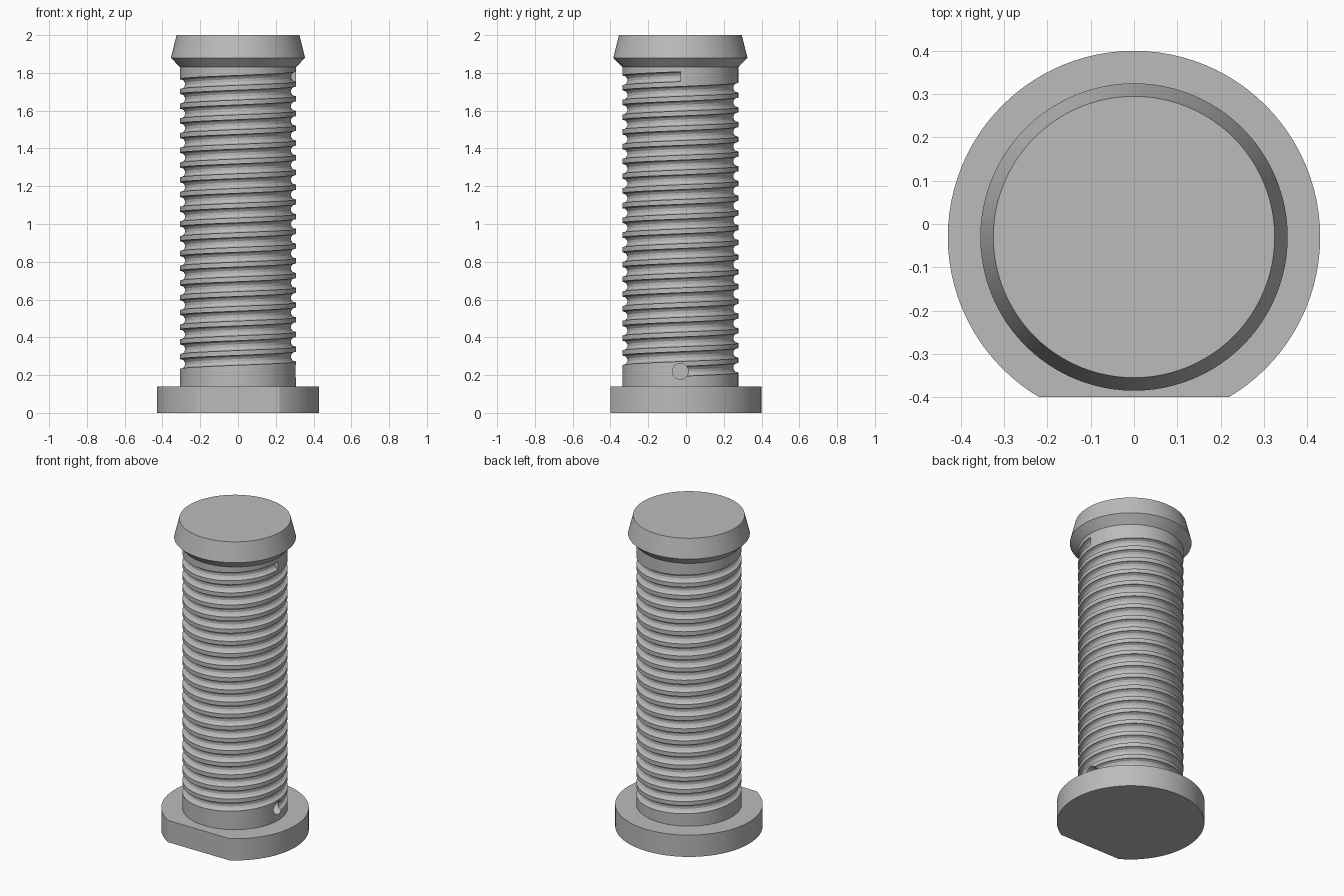
import bpy, bmesh
from math import sin, cos, pi, radians
from mathutils import Matrix, Vector

cube = bpy.data.objects.get("Cube")
if cube:
    bpy.data.objects.remove(cube, do_unlink=True)

AXIS_Y = -0.03          # the drum axis sits behind the clipped front edge
SIDES = 96
RADIUS = 0.307
START_Z, END_Z, TURNS = 0.22, 1.78, 20
GROOVE_R = 0.027

steel = bpy.data.materials.new("grey_steel")
steel.use_nodes = True
grey = (0.5, 0.5, 0.5, 1)
steel.diffuse_color = grey
steel.node_tree.nodes["Principled BSDF"].inputs["Base Color"].default_value = grey


def make_object(name, bm):
    bmesh.ops.recalc_face_normals(bm, faces=bm.faces)
    mesh = bpy.data.meshes.new(name)
    bm.to_mesh(mesh)
    bm.free()
    mesh.materials.append(steel)
    ob = bpy.data.objects.new(name, mesh)
    ob.location.y = AXIS_Y
    bpy.context.collection.objects.link(ob)
    return ob


def skin(bm, rings):
    """Join consecutive rings of points and cap both ends."""
    loops = [[bm.verts.new(p) for p in ring] for ring in rings]
    for a, b in zip(loops, loops[1:]):
        for i in range(len(a)):
            j = (i + 1) % len(a)
            bm.faces.new((a[i], a[j], b[j], b[i]))
    bm.faces.new(loops[0])
    bm.faces.new(loops[-1])


def turned(profile):
    """Solid of revolution from (radius, height) pairs."""
    bm = bmesh.new()
    skin(bm, [[(r * cos(2 * pi * i / SIDES), r * sin(2 * pi * i / SIDES), z)
               for i in range(SIDES)] for r, z in profile])
    return bm


def smooth(ob):
    bpy.ops.object.select_all(action="DESELECT")
    ob.select_set(True)
    bpy.context.view_layer.objects.active = ob
    bpy.ops.object.shade_smooth_by_angle(angle=radians(25))


# Base flange with one flat side
bm = turned([(0.43, 0), (0.43, 0.14)])
cut = bmesh.ops.bisect_plane(bm, geom=bm.verts[:] + bm.edges[:] + bm.faces[:],
                             plane_co=(0, -0.4 - AXIS_Y, 0), plane_no=(0, -1, 0),
                             clear_outer=True)
bmesh.ops.holes_fill(bm, edges=[e for e in bm.edges if e.is_boundary])
smooth(make_object("base_flange", bm))

# Tapered head
smooth(make_object("head", turned([(RADIUS, 1.83), (0.355, 1.88), (0.325, 2.0)])))

# Drum
drum = make_object("drum", turned([(RADIUS, 0.13), (RADIUS, 1.835)]))

# Helical groove cutter
bm = bmesh.new()
steps = TURNS * SIDES
rings = []
for k in range(steps + 1):
    a = 2 * pi * k / SIDES
    z = START_Z + (END_Z - START_Z) * k / steps
    ring = []
    for j in range(12):
        t = 2 * pi * (j + 0.5) / 12
        r = RADIUS + GROOVE_R * cos(t)
        ring.append((r * cos(a), r * sin(a), z + GROOVE_R * sin(t)))
    rings.append(ring)
skin(bm, rings)
groove = make_object("groove_cutter", bm)

# Radial anchor hole cutter
bm = bmesh.new()
bmesh.ops.create_cone(bm, cap_ends=True, segments=32, radius1=0.042, radius2=0.042, depth=0.2,
                      matrix=Matrix.Translation((0.32, 0, START_Z)) @ Matrix.Rotation(pi / 2, 4, "Y"))
hole = make_object("hole_cutter", bm)

# Cut the drum, then discard the cutters
bpy.context.view_layer.objects.active = drum
for cutter in (groove, hole):
    cutter.hide_render = True
    mod = drum.modifiers.new("cut", "BOOLEAN")
    mod.operation, mod.solver, mod.object = "DIFFERENCE", "EXACT", cutter
    bpy.ops.object.modifier_apply(modifier=mod.name)
    bpy.data.objects.remove(cutter, do_unlink=True)
smooth(drum)
